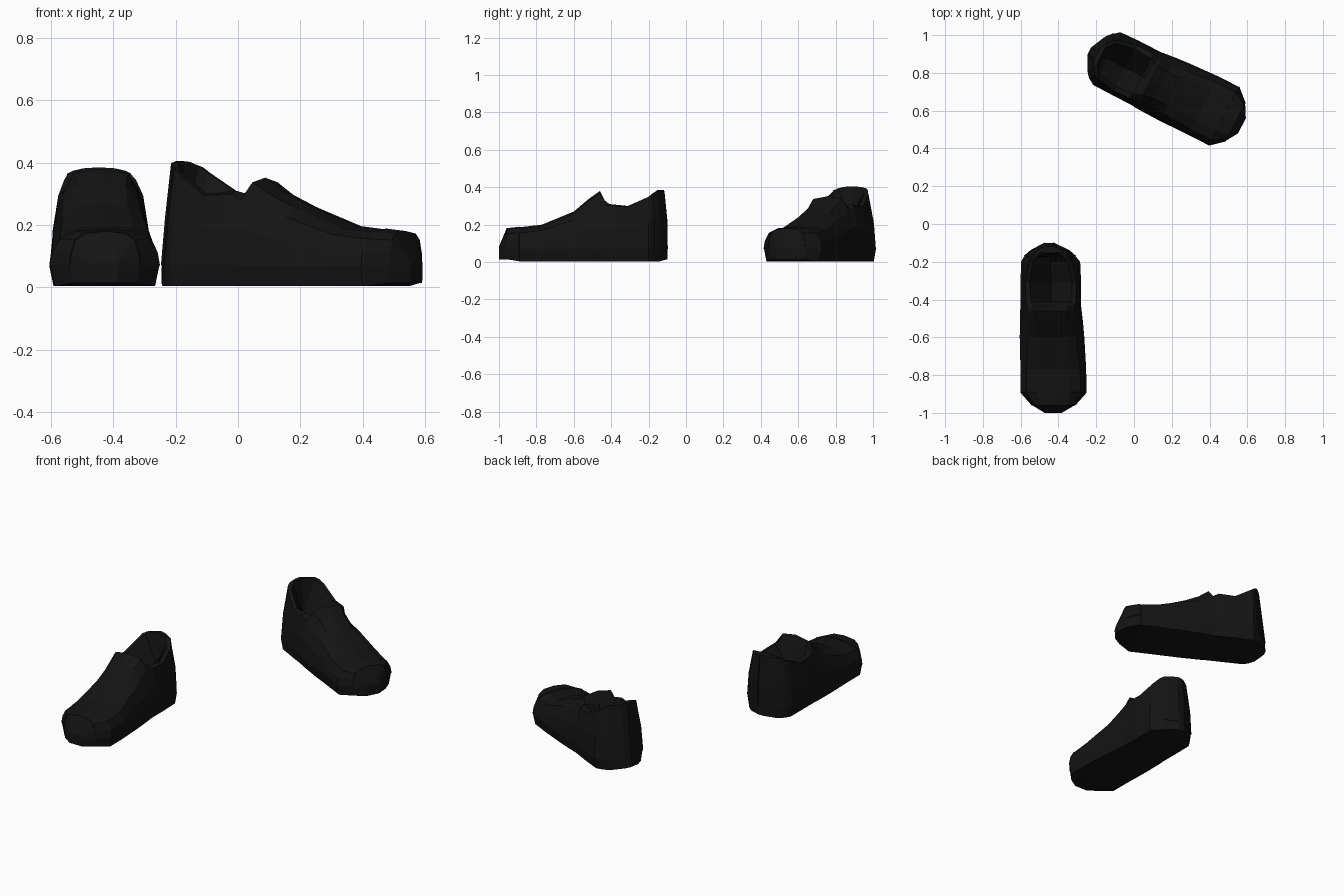
import bpy, bmesh
from math import radians
from mathutils import Matrix, Vector

if "Cube" in bpy.data.objects:
    bpy.data.objects.remove(bpy.data.objects["Cube"])

black = bpy.data.materials.new("black_leather")
black.diffuse_color = (0.007, 0.007, 0.007, 1)
black.use_nodes = True
black.node_tree.nodes["Principled BSDF"].inputs["Base Color"].default_value = black.diffuse_color

# Stations from heel to toe: distance, centre, half width,
# shoulder width/height, rim (or vamp) width/height, centre height
STATIONS = [
    (0.00, -.020, .020, .020, .380, .015, .382, .385),
    (0.04, -.015, .100, .080, .375, .050, .382, .385),
    (0.07, -.015, .135, .100, .365, .070, .368, .190),
    (0.10, -.012, .157, .115, .345, .092, .348, .170),
    (0.21, -.010, .160, .136, .295, .112, .300, .165),
    (0.31, -.010, .160, .134, .300, .105, .310, .170),
    (0.335, -.010, .160, .125, .305, .092, .330, .310),
    (0.36, -.010, .163, .120, .300, .088, .365, .380),
    (0.42, -.007, .167, .120, .270, .078, .325, .338),
    (0.50, -.004, .171, .128, .225, .080, .258, .270),
    (0.67, .003, .174, .142, .170, .092, .190, .200),
    (0.79, .004, .174, .142, .155, .090, .178, .186),
    (0.86, .004, .112, .095, .150, .070, .170, .178),
    (0.90, .002, .045, .038, .075, .025, .080, .082),
]


def section(st, lean, lean_z, heel_up, tongue_down):
    """Closed 12-point cross-section, starting at the sole centre."""
    u, c, w, ws, zs, wt, zt, zc = st
    b = .015 if u < .03 or u > .83 else .004
    half = [(0, b), (w * .92, b), (w, .07),
            (w + (ws - w) * .25, .07 + (zs - .07) * .5),
            (ws, zs), (wt, zt), (0, zc)]
    ring = half + [(-x, z) for x, z in half[5:0:-1]]
    pts = []
    for x, z in ring:
        if z > .25:
            z += heel_up if u < .12 else -tongue_down if .32 < u < .45 else 0
        shift = lean * max(0, z - lean_z) * max(0, 1 - u / .12)
        pts.append(Vector((c + x, -u - shift, z)))
    return pts


def add_mesh(name, bm, matrix):
    bmesh.ops.recalc_face_normals(bm, faces=bm.faces)
    me = bpy.data.meshes.new(name)
    bm.to_mesh(me)
    bm.free()
    me.materials.append(black)
    ob = bpy.data.objects.new(name, me)
    ob.matrix_world = matrix
    bpy.context.collection.objects.link(ob)
    return ob


def loft(rings, closed):
    bm = bmesh.new()
    vs = [[bm.verts.new(p) for p in r] for r in rings]
    n = len(rings[0])
    for a, b in zip(vs, vs[1:]):
        for j in range(n if closed else n - 1):
            k = (j + 1) % n
            bm.faces.new((a[j], a[k], b[k], b[j]))
    if closed:
        bm.faces.new(vs[0])
        bm.faces.new(vs[-1])
    return bm


def shoe(side, matrix, *shape):
    rings = [section(s, *shape) for s in STATIONS]
    # body with hollow ankle opening and tongue
    add_mesh(side + "_shoe_body", loft(rings, True), matrix)
    # thin stitched panels that follow the body
    panels = {
        "_toe_cap": [r[2:11] for r in rings[11:13]],
        "_left_heel_counter": [r[2:5] for r in rings[0:3]],
        "_right_heel_counter": [r[8:11] for r in rings[0:3]],
    }
    for name, part in panels.items():
        ob = add_mesh(side + name, loft(part, False), matrix)
        mod = ob.modifiers.new("thickness", "SOLIDIFY")
        mod.thickness = .006
        mod.offset = 0


# one shoe facing forward, the other turned to the side behind it
shoe("front", Matrix.Translation((-.43, -.10, 0)), .10, .2, 0, 0)
shoe("rear", Matrix.Translation((-.228, .933, 0)) @ Matrix.Rotation(radians(62.5), 4, 'Z'),
     .12, .05, .02, .028)
